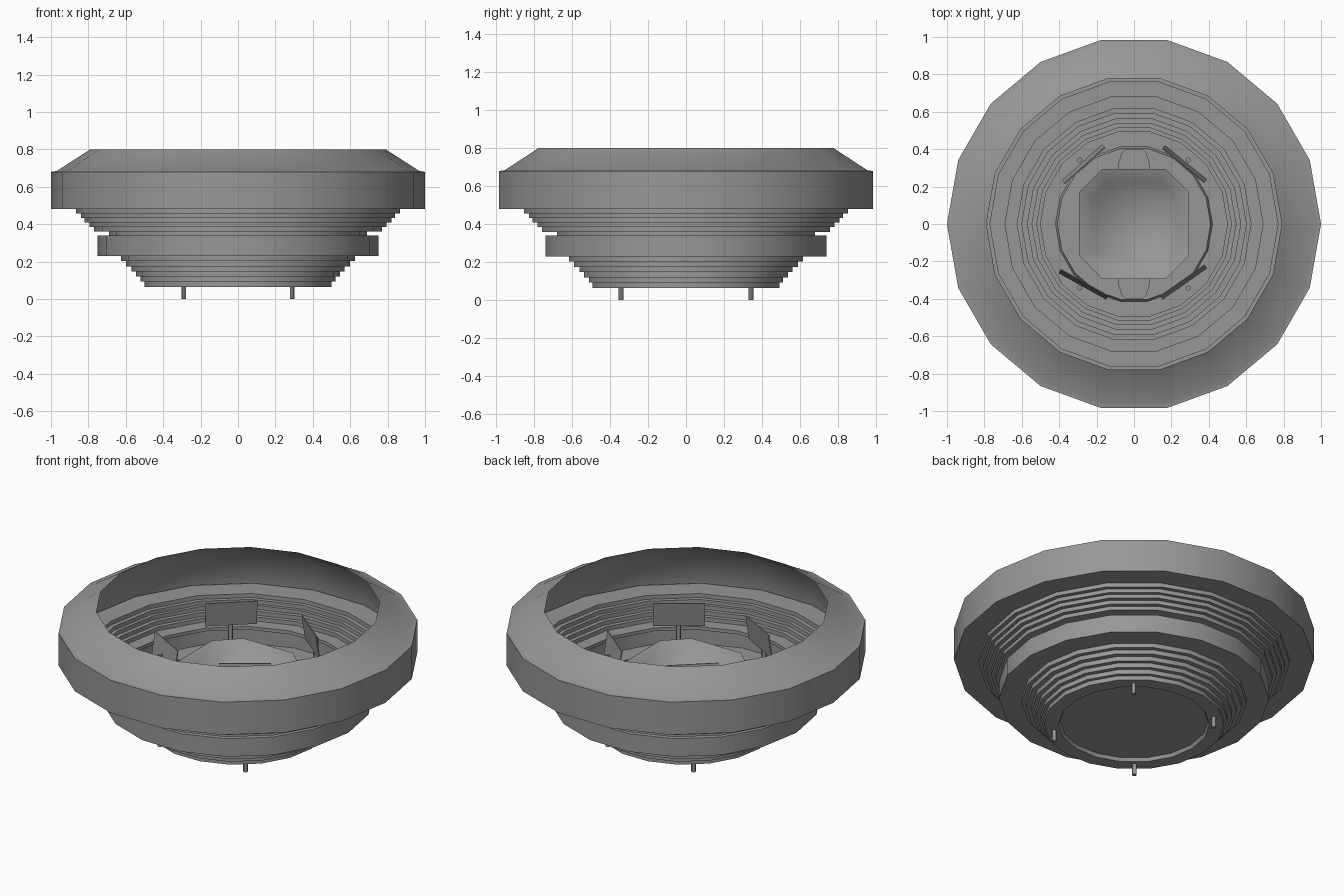
import bpy, bmesh, math
from mathutils import Matrix

if "Cube" in bpy.data.objects:
    bpy.data.objects.remove(bpy.data.objects["Cube"])

SIDES = 18

# dark grey used on everything
GREY = bpy.data.materials.new("dark_grey")
GREY.diffuse_color = (0.31, 0.31, 0.31, 1)
GREY.use_nodes = True
GREY.node_tree.nodes["Principled BSDF"].inputs["Base Color"].default_value = GREY.diffuse_color


def finish(name, bm, angle=30):
    bmesh.ops.remove_doubles(bm, verts=bm.verts, dist=1e-5)
    bmesh.ops.recalc_face_normals(bm, faces=bm.faces)
    me = bpy.data.meshes.new(name)
    bm.to_mesh(me)
    bm.free()
    me.materials.append(GREY)
    ob = bpy.data.objects.new(name, me)
    bpy.context.collection.objects.link(ob)
    if angle:
        bpy.ops.object.select_all(action='DESELECT')
        ob.select_set(True)
        bpy.context.view_layer.objects.active = ob
        bpy.ops.object.shade_smooth_by_angle(angle=math.radians(angle))
    return ob


def skin(bm, rings, cap_first=False, cap_last=False):
    """Join rings of points with quads, optionally closing the ends."""
    loops = [[bm.verts.new(p) for p in r] for r in rings]
    n = len(loops[0])
    for a, b in zip(loops, loops[1:]):
        for i in range(n):
            j = (i + 1) % n
            bm.faces.new((a[i], a[j], b[j], b[i]))
    if cap_first:
        bm.faces.new(loops[0][::-1])
    if cap_last:
        bm.faces.new(loops[-1])


def circle(r, z, n=SIDES):
    return [(r * math.cos(2 * math.pi * i / n), r * math.sin(2 * math.pi * i / n), z)
            for i in range(n)]


def lathe(name, profile, cap=False, angle=30):
    bm = bmesh.new()
    skin(bm, [circle(r, z) for r, z in profile], cap_first=cap)
    return finish(name, bm, angle)


def steps(radii, z0, z1):
    """Stair profile: one riser per radius."""
    h = (z1 - z0) / len(radii)
    pts = []
    for i, r in enumerate(radii):
        pts += [(r, z0 + i * h), (r, z0 + (i + 1) * h)]
    return pts


# floor and lower seating tiers
lathe("arena_floor_and_lower_tiers",
      [(0.41, 0.085), (0.42, 0.065)] + steps([0.50, 0.52, 0.545, 0.57, 0.60, 0.625], 0.065, 0.23),
      cap=True)

# middle band with the narrow neck above it
lathe("middle_band", [(0.625, 0.23), (0.75, 0.23), (0.75, 0.34),
                      (0.69, 0.34), (0.69, 0.36), (0.77, 0.36)])

# upper seating tiers
lathe("upper_tiers", steps([0.77, 0.795, 0.82, 0.84, 0.865], 0.36, 0.48))

# outer wall, sloping roof with open centre, and shaded lining behind them
lathe("outer_wall", [(0.865, 0.48), (1.0, 0.48), (1.0, 0.68)])
lathe("roof", [(1.0, 0.68), (0.97, 0.684), (0.79, 0.80)], angle=60)
lathe("inner_lining", [(0.79, 0.799), (0.967, 0.68), (0.99, 0.485)], angle=80)


# central octagonal block with a sloping basin in its top
def octagon(half, cut, z):
    c = half - cut
    return [(half, -c, z), (half, c, z), (c, half, z), (-c, half, z),
            (-half, c, z), (-half, -c, z), (-c, -half, z), (c, -half, z)]


bm = bmesh.new()
skin(bm, [octagon(0.295, 0.125, 0.085), octagon(0.295, 0.125, 0.45),
          octagon(0.29, 0.12, 0.45), octagon(0.22, 0.075, 0.36)], True, True)
finish("centre_block", bm, 60)

# rounded tabs on the front and back of the block
for name, s in (("front_tab", -1), ("back_tab", 1)):
    outline = [(-0.085, 0.29), (-0.085, 0.32), (-0.065, 0.38), (-0.045, 0.40),
               (0.045, 0.40), (0.065, 0.38), (0.085, 0.32), (0.085, 0.29)]
    bm = bmesh.new()
    skin(bm, [[(x, s * y, z) for x, y in outline] for z in (0.30, 0.39)], True, True)
    finish(name, bm, 50)

# four thin display boards leaning inwards, each on a pole that pokes out below the floor
boards = [("back_right", 0.27, 0.32, -39), ("back_left", -0.27, 0.32, 42),
          ("front_left", -0.27, -0.322, -29), ("front_right", 0.265, -0.31, 35)]
for name, x, y, ang in boards:
    bm = bmesh.new()
    lean = math.radians(8) * (1 if y > 0 else -1)
    m = (Matrix.Translation((x, y, 0.565)) @ Matrix.Rotation(math.radians(ang), 4, 'Z')
         @ Matrix.Rotation(lean, 4, 'X') @ Matrix.Diagonal((0.29, 0.005, 0.15, 1)))
    bmesh.ops.create_cube(bm, size=1, matrix=m)
    finish(name + "_board", bm, 0)
    px, py = math.copysign(0.29, x), math.copysign(0.342, y)
    bm = bmesh.new()
    bmesh.ops.create_cone(bm, cap_ends=True, segments=12, radius1=0.013, radius2=0.013,
                          depth=0.56, matrix=Matrix.Translation((px, py, 0.28)))
    finish(name + "_pole", bm)
